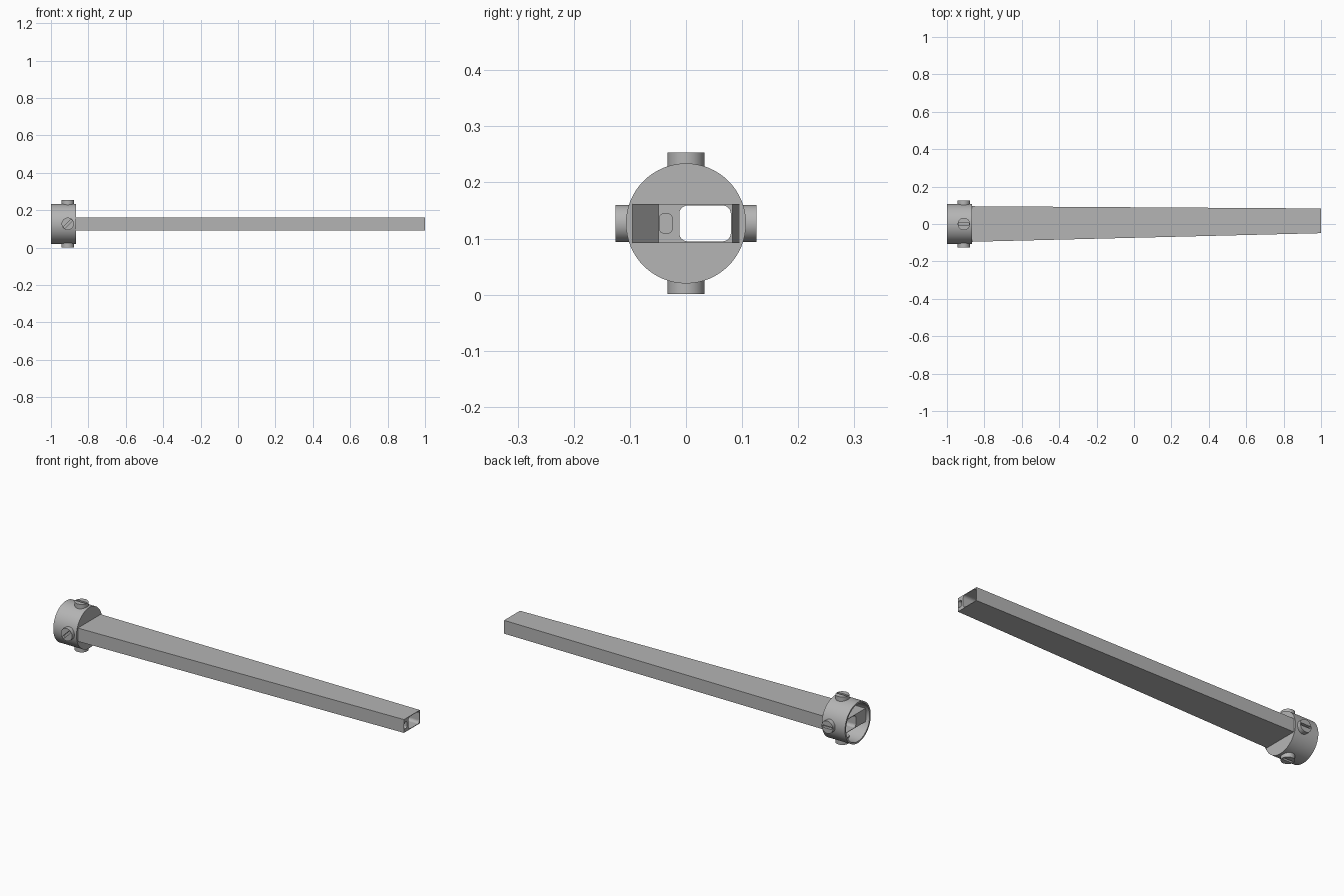
import bpy, bmesh, math
from mathutils import Matrix, Vector

default = bpy.data.objects.get("Cube")
if default:
    bpy.data.objects.remove(default)

ZC = 0.127          # height of the long axis
SCREW_X = -0.91

metal = bpy.data.materials.new("plain grey metal")
metal.use_nodes = True
grey = (0.46, 0.46, 0.46, 1)
metal.diffuse_color = grey
metal.node_tree.nodes["Principled BSDF"].inputs["Base Color"].default_value = grey


def make(name, bm):
    bmesh.ops.recalc_face_normals(bm, faces=bm.faces)
    mesh = bpy.data.meshes.new(name)
    bm.to_mesh(mesh)
    bm.free()
    mesh.materials.append(metal)
    obj = bpy.data.objects.new(name, mesh)
    bpy.context.collection.objects.link(obj)
    return obj


def loft(name, rings):
    """Closed solid through rings of matching points."""
    bm = bmesh.new()
    loops = [[bm.verts.new(p) for p in ring] for ring in rings]
    n = len(loops[0])
    for a, b in zip(loops, loops[1:]):
        for i in range(n):
            j = (i + 1) % n
            bm.faces.new((a[i], a[j], b[j], b[i]))
    bm.faces.new(loops[0])
    bm.faces.new(loops[-1])
    return make(name, bm)


def rounded_rect(x, y0, y1, z0, z1, r, steps=6):
    """Rounded rectangle in the plane across the long axis."""
    corners = [(y1 - r, z1 - r), (y0 + r, z1 - r), (y0 + r, z0 + r), (y1 - r, z0 + r)]
    pts = []
    for k, (y, z) in enumerate(corners):
        for s in range(steps + 1):
            a = math.pi / 2 * (k + s / steps)
            pts.append((x, y + r * math.cos(a), z + r * math.sin(a)))
    return pts


def channel(name, x0, x1, *rect):
    return loft(name, [rounded_rect(x, *rect) for x in (x0, x1)])


def cut(obj, cutter):
    mod = obj.modifiers.new("cut", 'BOOLEAN')
    mod.operation = 'DIFFERENCE'
    mod.solver = 'EXACT'
    mod.object = cutter
    cutter.hide_render = True
    cutter.hide_viewport = True
    cutter.hide_set(True)


def lathe(name, profile, matrix, sides=48):
    """Spin a closed (radius, height) profile around local z."""
    bm = bmesh.new()
    rings = []
    for i in range(sides):
        a = 2 * math.pi * i / sides
        rings.append([bm.verts.new((r * math.cos(a), r * math.sin(a), h)) for r, h in profile])
    n = len(profile)
    for i in range(sides):
        a, b = rings[i], rings[(i + 1) % sides]
        for k in range(n):
            m = (k + 1) % n
            bm.faces.new((a[k], b[k], b[m], a[m]))
    bmesh.ops.remove_doubles(bm, verts=bm.verts, dist=1e-6)
    bmesh.ops.transform(bm, matrix=matrix, verts=bm.verts)
    return make(name, bm)


def smooth(obj):
    bpy.ops.object.select_all(action='DESELECT')
    obj.select_set(True)
    bpy.context.view_layer.objects.active = obj
    bpy.ops.object.shade_smooth_by_angle(angle=math.radians(35))


# Tapered arm with a large through channel and a small blind slot
def section(x, y0, y1):
    return [(x, y0, ZC - 0.035), (x, y1, ZC - 0.035), (x, y1, ZC + 0.035), (x, y0, ZC + 0.035)]


arm = loft("tapered_arm", [section(-0.98, -0.095, 0.095), section(-0.865, -0.095, 0.095),
                           section(1.0, -0.049, 0.083)])
cut(arm, channel("main_channel_cutter", -1.2, 1.2, -0.012, 0.08, ZC - 0.032, ZC + 0.032, 0.015))
cut(arm, channel("slot_channel_cutter", -0.9, 1.2, -0.047, -0.025, ZC - 0.017, ZC + 0.017, 0.007))

# Cup-shaped collar, open at the outer end
along_x = Matrix.Translation((0, 0, ZC)) @ Matrix.Rotation(math.pi / 2, 4, 'Y')
collar = lathe("collar", [(0, -0.865), (0.107, -0.865), (0.107, -1.0), (0.098, -1.0),
                          (0.098, -0.88), (0, -0.88)], along_x, 64)
cut(collar, channel("collar_window_cutter", -0.95, -0.8, -0.0955, 0.0955,
                    ZC - 0.0345, ZC + 0.0345, 0.001, 1))
smooth(collar)

# Four slotted clamping screws around the collar
screws = [("top", 0, 0.036, 0), ("back", -90, 0.088, 0),
          ("bottom", 180, 0.036, 0), ("front", 90, 0.05, 45)]
for side, angle, tip, turn in screws:
    place = (Matrix.Translation((SCREW_X, 0, ZC)) @ Matrix.Rotation(math.radians(angle), 4, 'X')
             @ Matrix.Rotation(math.radians(turn), 4, 'Z'))
    screw = lathe(side + "_screw", [(0, tip), (0.018, tip), (0.018, 0.09), (0.033, 0.09),
                                    (0.033, 0.126), (0, 0.126)], place, 32)
    bm = bmesh.new()
    bmesh.ops.create_cube(bm, size=1, matrix=place @ Matrix.Translation((0, 0, 0.126))
                          @ Matrix.Diagonal(Vector((0.058, 0.012, 0.03, 1))))
    cut(screw, make(side + "_screw_slot_cutter", bm))
    smooth(screw)
